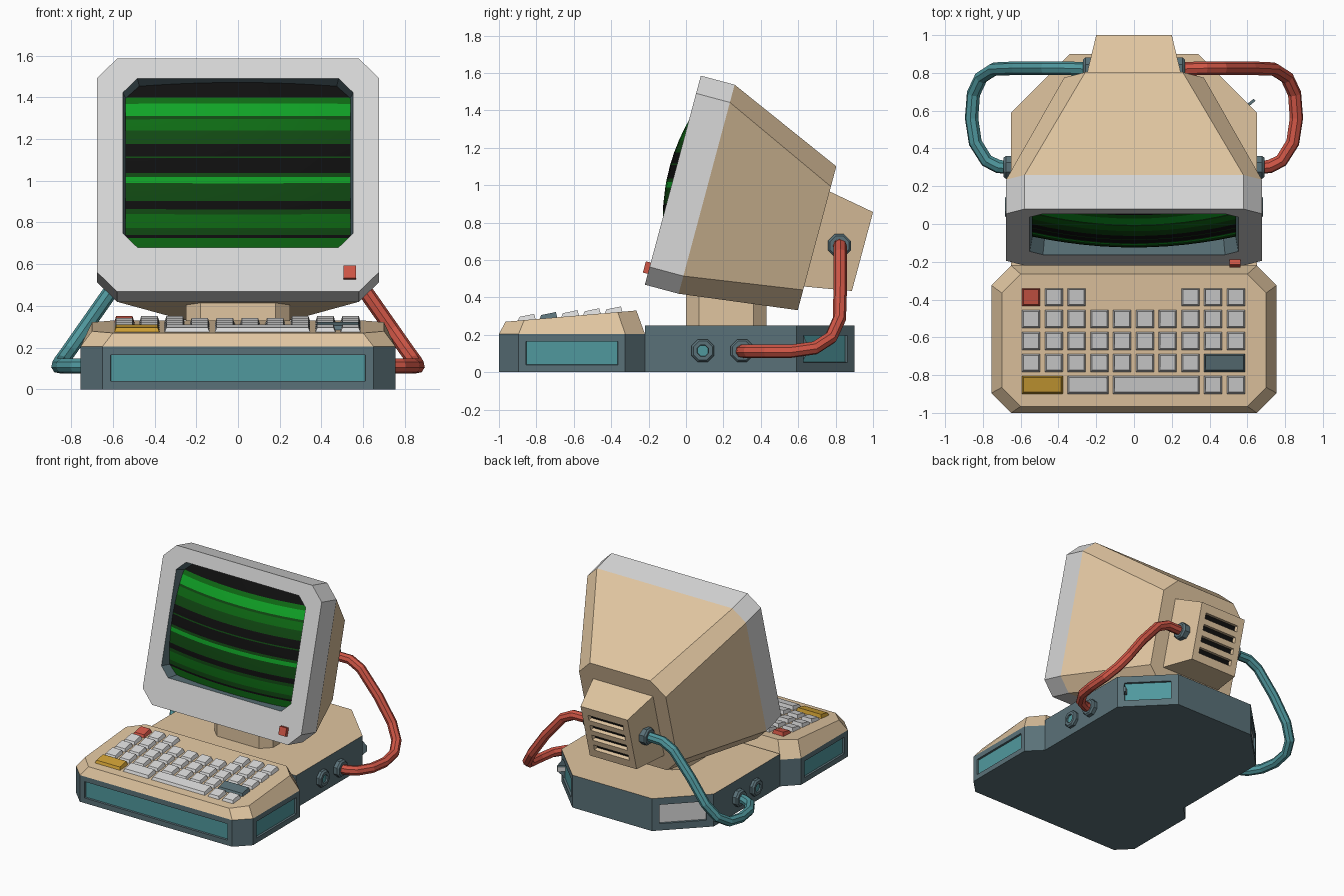
import bpy, bmesh, math
from mathutils import Matrix, Vector

if "Cube" in bpy.data.objects:
    bpy.data.objects.remove(bpy.data.objects["Cube"])

# Colours (sRGB 0-255, converted to linear)
COLOURS = dict(beige=(224, 197, 160), light_grey=(216, 216, 216), slate=(90, 113, 120),
               teal=(80, 152, 158), red=(208, 86, 70), yellow=(204, 158, 52), black=(15, 15, 15),
               bright_green=(16, 162, 38), mid_green=(14, 106, 20), dark_green=(16, 72, 18))
NAMES = list(COLOURS)
MATS = []
for n, rgb in COLOURS.items():
    m = bpy.data.materials.new(n)
    m.diffuse_color = [((c / 255 + .055) / 1.055) ** 2.4 if c > 10 else c / 3295 for c in rgb] + [1]
    m.use_nodes = True
    m.node_tree.nodes["Principled BSDF"].inputs["Base Color"].default_value = m.diffuse_color
    MATS.append(m)
C = {n: i for i, n in enumerate(NAMES)}

# Tilted monitor space: x across, y depth behind the frame front, z up along the frame
TILT = Matrix.Translation((0, -.22, .468)) @ Matrix.Rotation(math.radians(-15), 4, 'X')


def octo(hx, lo, hi, c):
    """Rectangle with cut corners."""
    half = [(hx - c, lo), (hx, lo + c), (hx, hi - c), (hx - c, hi)]
    return half + [(-x, y) for x, y in reversed(half)]


def rect(hx, lo, hi):
    return [(hx, lo), (hx, hi), (-hx, hi), (-hx, lo)]


def loft(rings, cols):
    """Closed loft; cols = first cap, one per band, last cap."""
    bm = bmesh.new()
    vs = [[bm.verts.new(p) for p in r] for r in rings]
    bm.faces.new(vs[0]).material_index = C[cols[0]]
    for a, b, col in zip(vs, vs[1:], cols[1:]):
        for i in range(len(a)):
            j = (i + 1) % len(a)
            bm.faces.new((a[i], a[j], b[j], b[i])).material_index = C[col]
    bm.faces.new(vs[-1]).material_index = C[cols[-1]]
    bmesh.ops.recalc_face_normals(bm, faces=bm.faces)
    return bm


def flat(pts, z):
    return [(x, y, z) for x, y in pts]


def upright(pts, w):
    return [(x, w, u) for x, u in pts]


def recess(bm, faces, margin, depth, col):
    """Sink an inset panel into each face."""
    bmesh.ops.inset_individual(bm, faces=faces, thickness=margin)
    bmesh.ops.inset_individual(bm, faces=faces, thickness=.002, depth=-depth)
    for f in faces:
        f.material_index = C[col]


def finish(name, bm, matrix=None, smooth=False):
    if matrix:
        bm.transform(matrix)
    used = sorted({f.material_index for f in bm.faces})
    me = bpy.data.meshes.new(name)
    for i in used:
        me.materials.append(MATS[i])
    for f in bm.faces:
        f.material_index = used.index(f.material_index)
        f.smooth = smooth
    bm.to_mesh(me)
    bm.free()
    ob = bpy.data.objects.new(name, me)
    bpy.context.collection.objects.link(ob)
    return ob


# Keyboard base with sunk panels on the front and sides
foot = octo(.755, -1, -.22, .105)
bm = loft([flat(foot, 0), flat(foot, .205)], ['slate'] * 3)
bm.normal_update()
recess(bm, [f for f in bm.faces if f.normal.y < -.9 or abs(f.normal.x) > .9], .056, .015, 'teal')
finish('keyboard_base', bm)

# Sloping keyboard deck


def deck_z(y):
    return .27 + (y + .965) * .0857


top = [(x, y, deck_z(y)) for x, y in octo(.70, -.965, -.265, .1)]
finish('keyboard_deck', loft([flat(foot, .205), top], ['beige'] * 3))

# Rear base with beige top and sunk panels on the back corners
rear = [(.65, -.22), (.65, .59), (.34, .9), (-.34, .9), (-.65, .59), (-.65, -.22)]
bm = loft([flat(rear, 0), flat(rear, .25)], ['slate', 'slate', 'beige'])
bm.normal_update()
for s, col in ((1, 'teal'), (-1, 'light_grey')):
    recess(bm, [f for f in bm.faces if .5 < f.normal.x * s < .9], .074, .015, col)
finish('rear_base', bm)

# Neck
neck = octo(.25, 0, .43, .07)
finish('neck', loft([flat(neck, .24), flat(neck, .44)], ['beige'] * 3))

# Monitor housing: screen well, front frame, tapering back
outer = octo(.677, 0, 1.157, .098)
housing = [upright(octo(.53, .24, 1.038, .06), .125), upright(octo(.552, .22, 1.058, .07), 0),
           upright(outer, 0), upright(outer, .187), upright(octo(.37, .08, .876, .112), .825)]
finish('monitor_housing', loft(housing, ['slate', 'slate', 'light_grey', 'light_grey', 'beige', 'beige']), TILT)

# Rear box with four vent slots
bm = loft([upright(rect(.257, .21, .738), .82), upright(rect(.2, .254, .691), 1.078)], ['beige'] * 3)
slots = [.34 + .088 * i for i in range(4)]
cuts = [((s * .15, 0, 0), (1, 0, 0)) for s in (-1, 1)]
cuts += [((0, 0, u + d), (0, 0, 1)) for u in slots for d in (-.024, .024)]
for co, no in cuts:
    bmesh.ops.bisect_plane(bm, geom=bm.verts[:] + bm.edges[:] + bm.faces[:], plane_co=co, plane_no=no)
bm.normal_update()
vents = [f for f in bm.faces if f.normal.y > .9 and abs(f.calc_center_median().x) < .1
         and any(abs(f.calc_center_median().z - u) < .01 for u in slots)]
recess(bm, vents, .002, .03, 'black')
finish('rear_box', bm, TILT)

# Bulging screen, one strip per band (lower height, colour)
bands = [(1.40, 'black'), (1.37, 'mid_green'), (1.31, 'bright_green'), (1.295, 'dark_green'),
         (1.24, 'mid_green'), (1.175, 'dark_green'), (1.117, 'black'), (1.108, 'dark_green'),
         (1.036, 'black'), (1.017, 'dark_green'), (.988, 'bright_green'), (.902, 'dark_green'),
         (.863, 'black'), (.839, 'dark_green'), (.772, 'mid_green'), (.739, 'dark_green'),
         (.724, 'black'), (.67, 'mid_green')]


def bulge(x, u):
    return -.035 + .06 * (x / .54) ** 2 + .08 * ((u - .64) / .41) ** 2


bm = bmesh.new()
rows = []
for z in [1.49] + [b[0] for b in bands]:
    row = []
    for i in range(13):
        x = -.54 + .09 * i
        u = (z - .468) / .966
        u = u + .268 * bulge(x, u)      # keeps bands level from the front
        row.append(bm.verts.new((x, bulge(x, u), u)))
    rows.append(row)
for a, b, (z, col) in zip(rows, rows[1:], bands):
    for i in range(12):
        bm.faces.new((b[i], b[i + 1], a[i + 1], a[i])).material_index = C[col]
finish('screen', bm, TILT, smooth=True)

# Power button
button = rect(.03, .06, .122)
finish('power_button', loft([upright(button, -.027), upright(button, .02)], ['red'] * 3),
       TILT @ Matrix.Translation((.535, 0, 0)))

# Keys: (first column, columns wide, row, colour)
keys = [(c, 1, 0, 'light_grey') for c in (1, 2, 7, 8, 9)] + [(0, 1, 0, 'red')]
keys += [(c, 1, r, 'light_grey') for r in (1, 2) for c in range(10)]
keys += [(c, 1, 3, 'light_grey') for c in range(8)] + [(8, 2, 3, 'slate')]
keys += [(0, 2, 4, 'yellow'), (2, 2, 4, 'light_grey'), (4, 4, 4, 'light_grey'),
         (8, 1, 4, 'light_grey'), (9, 1, 4, 'light_grey')]
for c, n, r, col in keys:
    x, y = -.545 + .1205 * (c + (n - 1) / 2), -.388 - .116 * r
    h = .1205 * n / 2 - .011
    low = [(x + a, y + b, deck_z(y + b) - .005) for a, b in rect(h, -.049, .049)]
    high = [(x + a, y + b, deck_z(y + b) + .024 + b * .12) for a, b in rect(h - .01, -.038, .04)]
    finish('key', loft([low, high], [col] * 3))

# Sockets and cables, mirrored left and right


def socket(name, side, x0, x1, y, z, jack=None):
    def ring(x, r):
        return [(side * x, y + r * math.cos(a), z + r * math.sin(a))
                for a in (math.pi / 8 + i * math.pi / 4 for i in range(8))]
    bm = loft([ring(x0, .066), ring(x1 - .012, .066), ring(x1, .055)], ['slate'] * 4)
    if jack:
        bm.normal_update()
        recess(bm, [f for f in bm.faces if f.normal.x * side > .95 and len(f.verts) == 8], .022, .012, jack)
    finish(name, bm)


path = [(.22, .82, .677), (.38, .825, .675), (.47, .825, .63), (.62, .825, .456), (.74, .82, .285),
        (.81, .775, .185), (.85, .69, .13), (.86, .56, .112), (.84, .43, .112), (.78, .335, .112),
        (.72, .305, .112), (.64, .295, .112)]
for side, label, col in ((1, 'right', 'red'), (-1, 'left', 'teal')):
    socket(label + '_free_socket', side, .63, .682, .09, .115, 'teal')
    socket(label + '_base_socket', side, .63, .69, .3, .115)
    socket(label + '_box_socket', side, .19, .27, .82, .677)
    cu = bpy.data.curves.new(label + '_cable', 'CURVE')
    cu.dimensions = '3D'
    cu.bevel_depth = .036
    cu.bevel_resolution = 2
    sp = cu.splines.new('POLY')
    sp.points.add(len(path) - 1)
    for p, (x, y, z) in zip(sp.points, path):
        p.co = (side * x, y, z, 1)
    sp.use_smooth = False
    cu.materials.append(MATS[C[col]])
    ob = bpy.data.objects.new(label + '_cable', cu)
    bpy.context.collection.objects.link(ob)
    bpy.ops.object.select_all(action='DESELECT')
    ob.select_set(True)
    bpy.context.view_layer.objects.active = ob
    bpy.ops.object.convert(target='MESH')
